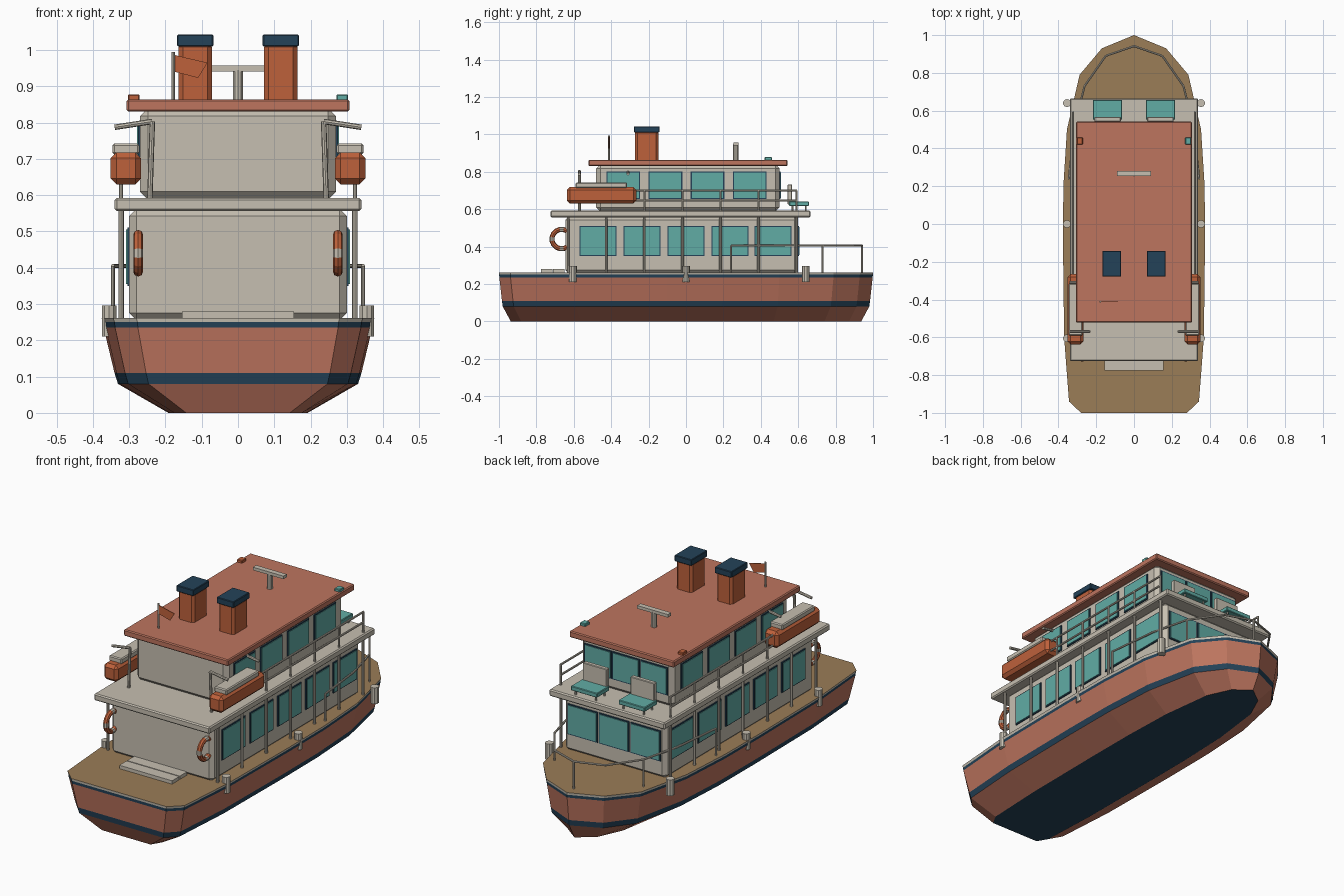
import bpy, bmesh
from mathutils import Vector, Matrix

cube = bpy.data.objects.get("Cube")
if cube:
    bpy.data.objects.remove(cube, do_unlink=True)


def material(name, rgb):
    lin = [((c / 255 + 0.055) / 1.055) ** 2.4 for c in rgb] + [1]
    m = bpy.data.materials.new(name)
    m.use_nodes = True
    m.diffuse_color = lin
    bsdf = next(n for n in m.node_tree.nodes if n.type == 'BSDF_PRINCIPLED')
    bsdf.inputs["Base Color"].default_value = lin
    bsdf.inputs["Roughness"].default_value = 0.8
    return m


RED = material("terracotta", (190, 117, 95))
CREAM = material("warm_cream", (198, 191, 177))
TAN = material("deck_tan", (155, 125, 87))
TEAL = material("teal_glass", (97, 172, 165))
NAVY = material("navy", (36, 66, 88))
ORANGE = material("orange", (190, 97, 59))


def finish(bm, name, *mats):
    bmesh.ops.recalc_face_normals(bm, faces=bm.faces)
    mesh = bpy.data.meshes.new(name)
    bm.to_mesh(mesh)
    bm.free()
    for m in mats:
        mesh.materials.append(m)
    ob = bpy.data.objects.new(name, mesh)
    bpy.context.collection.objects.link(ob)
    return ob


def add_box(bm, x, y, z):
    """Box given as (min, max) ranges."""
    mid = Vector([(a + b) / 2 for a, b in (x, y, z)])
    size = Matrix.Diagonal([abs(b - a) for a, b in (x, y, z)] + [1])
    bmesh.ops.create_cube(bm, size=1, matrix=Matrix.Translation(mid) @ size)


def box(name, mat, x, y, z, bevel=0):
    bm = bmesh.new()
    add_box(bm, x, y, z)
    if bevel:
        bmesh.ops.bevel(bm, geom=bm.edges[:], offset=bevel, segments=1, affect='EDGES')
    return finish(bm, name, mat)


def add_rod(bm, p, q, r, sides=8):
    p, q = Vector(p), Vector(q)
    turn = (q - p).to_track_quat('Z', 'Y').to_matrix().to_4x4()
    bmesh.ops.create_cone(bm, cap_ends=True, segments=sides, radius1=r, radius2=r,
                          depth=(q - p).length, matrix=Matrix.Translation((p + q) / 2) @ turn)


def rods(name, mat, pairs, r, sides=8):
    bm = bmesh.new()
    for p, q in pairs:
        add_rod(bm, p, q, r, sides)
    return finish(bm, name, mat)


def around(c, half):
    return (c - half, c + half)


# Hull: one deck outline, scaled at each height and skinned
half = [(0.28, -1), (0.344, -0.94), (0.37, -0.6), (0.376, -0.1), (0.374, 0.2),
        (0.355, 0.5), (0.288, 0.79), (0.17, 0.93), (0, 1)]
outline = half + [(-x, y) for x, y in reversed(half[:-1])]
levels = [(0, 0.51, 0.937), (0.08, 0.88, 0.98), (0.11, 0.905, 0.984),
          (0.235, 0.985, 0.998), (0.25, 0.99, 0.999), (0.262, 1, 1)]
band_colour = [0, 1, 0, 1, 2]
bm = bmesh.new()
rings = [[bm.verts.new((x * sx, y * sy, z)) for x, y in outline] for z, sx, sy in levels]
n = len(outline)
for k, band in enumerate(band_colour):
    for i in range(n):
        j = (i + 1) % n
        bm.faces.new((rings[k][i], rings[k][j], rings[k + 1][j], rings[k + 1][i])).material_index = band
bm.faces.new(rings[0]).material_index = 1
bm.faces.new(rings[-1]).material_index = 3
finish(bm, "hull", RED, NAVY, CREAM, TAN)

# Cabins, decks and roof
box("lower_cabin", CREAM, (-0.3, 0.3), (-0.645, 0.6), (0.255, 0.562), 0.02)
box("upper_deck", CREAM, (-0.34, 0.34), (-0.725, 0.665), (0.556, 0.592), 0.006)
box("upper_cabin", CREAM, (-0.27, 0.27), (-0.48, 0.5), (0.588, 0.84), 0.022)
box("roof", RED, (-0.307, 0.307), (-0.522, 0.542), (0.83, 0.864), 0.005)
for i, y in enumerate((-0.745, -0.68)):
    box(f"stern_step_{i + 1}", CREAM, (-0.155, 0.155), around(y, 0.03), (0.262, 0.28))


# Windows: navy frame plates with slightly prouder glass
def windows(name, wall_x, wall_y, side_ys, side_w, bow_xs, bow_w, z):
    for label, mat, margin, thick in (("frames", NAVY, 0.006, 0.006), ("glass", TEAL, 0, 0.009)):
        bm = bmesh.new()
        zr = (z[0] - margin, z[1] + margin)
        for s in (-1, 1):
            for y in side_ys:
                add_box(bm, (s * wall_x, s * (wall_x + thick)), around(y, side_w / 2 + margin), zr)
        for x in bow_xs:
            add_box(bm, around(x, bow_w / 2 + margin), (wall_y, wall_y + thick), zr)
        finish(bm, f"{name}_{label}", mat)


windows("lower_window", 0.299, 0.599, [-0.47, -0.235, 0, 0.235, 0.465], 0.186,
        [-0.185, 0, 0.185], 0.165, (0.355, 0.505))
windows("upper_window", 0.269, 0.499, [-0.335, -0.11, 0.115, 0.34], 0.168,
        [-0.165, 0, 0.165], 0.148, (0.66, 0.795))

# Side pillars and upper deck rails
post_ys = [-0.63 + 0.2035 * i for i in range(7)]
for side, s in (("left", 1), ("right", -1)):
    x = s * 0.322
    rods(f"{side}_pillars", CREAM, [((x, y, 0.258), (x, y, 0.56)) for y in post_ys], 0.0075)
    pairs = [((x, y, 0.59), (x, y, 0.7)) for y in post_ys[2:]]
    pairs += [((x, -0.27, z), (x, 0.594, z)) for z in (0.645, 0.7)]
    rods(f"{side}_upper_rail", CREAM, pairs, 0.0055)

# Bow rail
path = [(0.345, 0.24), (0.315, 0.52), (0.262, 0.73), (0.15, 0.89), (0, 0.942)]
path += [(-x, y) for x, y in reversed(path[:-1])]
pairs = [((*a, 0.405), (*b, 0.405)) for a, b in zip(path, path[1:])]
pairs += [((*path[i], 0.26), (*path[i], 0.405)) for i in (0, 2, 4, 6, 8)]
rods("bow_rail", CREAM, pairs, 0.0055)

# Fenders along the gunwale
fenders = [(s * 0.355, y) for s in (-1, 1) for y in (-0.605, 0, 0.64)]
rods("fenders", CREAM, [((*p, 0.21), (*p, 0.296)) for p in fenders], 0.021, 10)

# Funnels
for side, s in (("left", 1), ("right", -1)):
    x = s * 0.118
    box(f"{side}_funnel", ORANGE, around(x, 0.046), around(-0.21, 0.062), (0.85, 1.02), 0.012)
    box(f"{side}_funnel_cap", NAVY, around(x, 0.05), around(-0.21, 0.068), (1.01, 1.043), 0.003)

# Radar, navigation lights and flag
rods("radar_post", CREAM, [((0, 0.267, 0.86), (0, 0.267, 0.945))], 0.015, 10)
box("radar_bar", CREAM, (-0.09, 0.09), around(0.267, 0.014), (0.941, 0.957))
for name, mat, s in (("left_light", TEAL, 1), ("right_light", ORANGE, -1)):
    box(name, mat, around(s * 0.287, 0.016), around(0.44, 0.019), (0.86, 0.878), 0.003)
rods("flagpole", CREAM, [((-0.178, -0.412, 0.86), (-0.178, -0.412, 0.995))], 0.005)
bm = bmesh.new()
cloth = [(-0.175, 0.986), (-0.084, 0.965), (-0.11, 0.923), (-0.175, 0.94)]
flag = bm.faces.new([bm.verts.new((x, -0.414, z)) for x, z in cloth])
out = bmesh.ops.extrude_face_region(bm, geom=[flag])
bmesh.ops.translate(bm, vec=(0, 0.004, 0), verts=[v for v in out["geom"] if isinstance(v, bmesh.types.BMVert)])
finish(bm, "flag", ORANGE)

# Lifeboats on davits
for side, s in (("left", 1), ("right", -1)):
    box(f"{side}_lifeboat", ORANGE, around(s * 0.309, 0.042), (-0.637, -0.265), (0.63, 0.718), 0.016)
    box(f"{side}_lifeboat_cover", CREAM, around(s * 0.309, 0.037), (-0.59, -0.315), (0.712, 0.742), 0.005)
    pairs = []
    for y in (-0.57, -0.31):
        top = (s * 0.236, y, 0.803)
        pairs += [((s * 0.243, y, 0.59), top), (top, (s * 0.34, y, 0.787))]
    rods(f"{side}_davits", CREAM, pairs, 0.0075)

# Lifebuoys: rings with cream bands at the quarters
SEG, TUBE = 16, 8
for side, s in (("left", 1), ("right", -1)):
    bm = bmesh.new()
    rings = []
    for i in range(SEG):
        spin = Matrix.Rotation((i - 0.5) / SEG * 6.28319, 3, 'X')
        ring = []
        for j in range(TUBE):
            tube = Matrix.Rotation(j / TUBE * 6.28319, 3, 'Z') @ Vector((0.0135, 0, 0))
            p = spin @ (tube + Vector((0, 0.052, 0)))
            ring.append(bm.verts.new(p + Vector((s * 0.275, -0.665, 0.44))))
        rings.append(ring)
    for i in range(SEG):
        a, b = rings[i], rings[(i + 1) % SEG]
        for j in range(TUBE):
            k = (j + 1) % TUBE
            bm.faces.new((a[j], a[k], b[k], b[j])).material_index = int(i % 4 == 0)
    finish(bm, f"{side}_lifebuoy", ORANGE, CREAM)

# Sun loungers on the upper foredeck
for side, s in (("left", 1), ("right", -1)):
    x = s * 0.14
    box(f"{side}_lounger_seat", TEAL, around(x, 0.077), (0.552, 0.657), (0.616, 0.64), 0.003)
    box(f"{side}_lounger_back", CREAM, around(x, 0.07), (0.543, 0.567), (0.625, 0.732), 0.003)
    legs = [(x + dx, y) for dx in (-0.06, 0.06) for y in (0.57, 0.64)]
    rods(f"{side}_lounger_legs", CREAM, [((*p, 0.59), (*p, 0.62)) for p in legs], 0.005)
